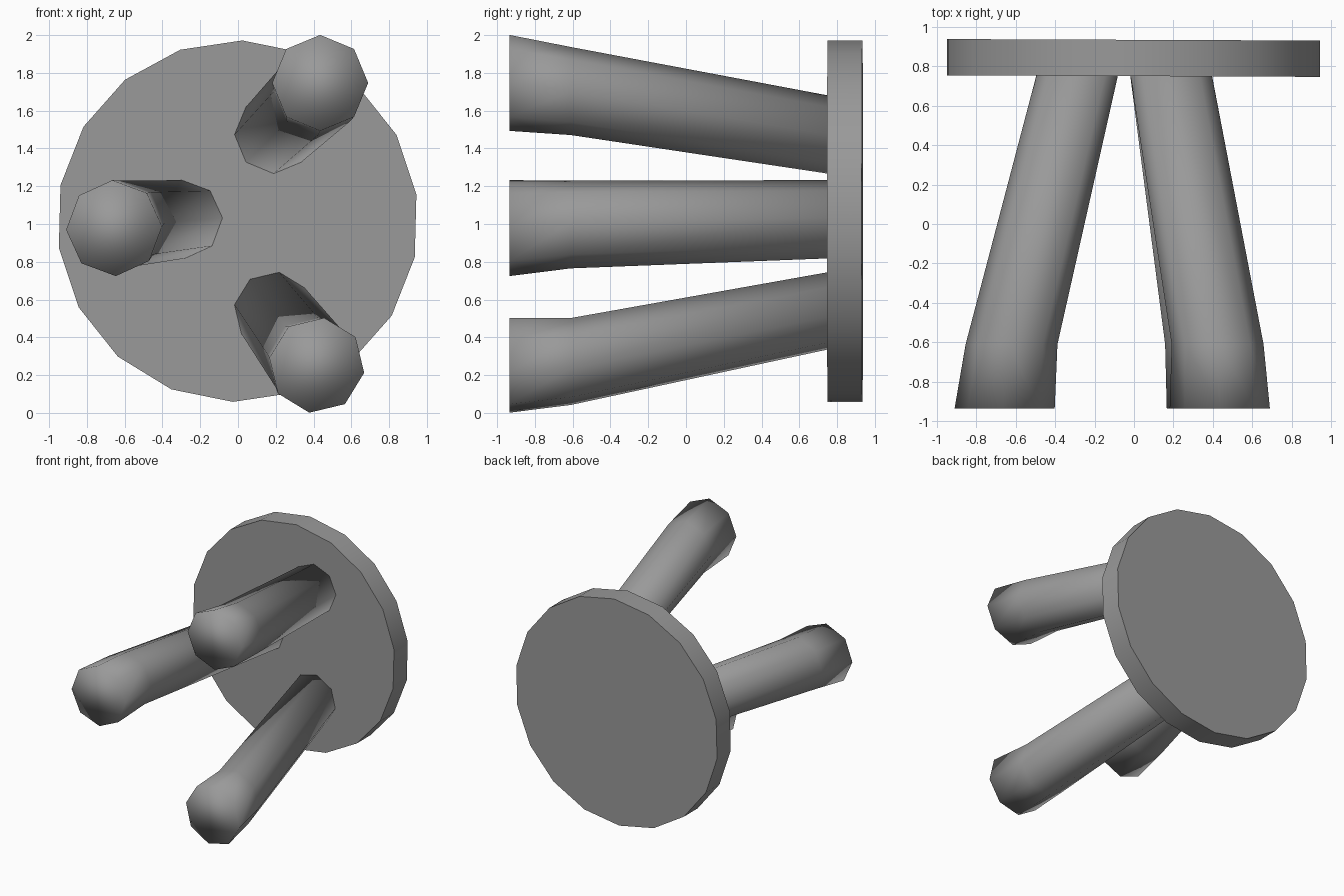
import bpy, bmesh
from math import cos, sin, pi, radians

if "Cube" in bpy.data.objects:
    bpy.data.objects.remove(bpy.data.objects["Cube"])

# Dark grey finish
grey = bpy.data.materials.new("dark_grey")
grey.diffuse_color = (0.32, 0.32, 0.32, 1)
grey.use_nodes = True
grey.node_tree.nodes["Principled BSDF"].inputs["Base Color"].default_value = grey.diffuse_color


def loft(name, rings, sides, angle):
    """Skin circular sections facing y; each ring is (x, y, z, radius)."""
    bm = bmesh.new()
    loops = []
    for x, y, z, r in rings:
        loops.append([bm.verts.new((x + r * cos(radians(angle) + 2 * pi * i / sides), y,
                                    z + r * sin(radians(angle) + 2 * pi * i / sides)))
                      for i in range(sides)])
    for a, b in zip(loops, loops[1:]):
        for i in range(sides):
            j = (i + 1) % sides
            bm.faces.new((a[i], a[j], b[j], b[i]))
    bm.faces.new(loops[0])
    bm.faces.new(loops[-1])
    bmesh.ops.recalc_face_normals(bm, faces=bm.faces[:])
    mesh = bpy.data.meshes.new(name)
    bm.to_mesh(mesh)
    bm.free()
    mesh.materials.append(grey)
    mesh.shade_smooth()
    obj = bpy.data.objects.new(name, mesh)
    bpy.context.collection.objects.link(obj)
    return obj


# Round seat, with crisp rims and a very slight tilt
seat = loft("seat", [(-0.002, 0.750, 1.015, 0.957), (-0.002, 0.934, 1.015, 0.957)], 18, 8.5)
for v in seat.data.vertices:
    v.co.y -= 0.004 * v.co.x
bpy.context.view_layer.objects.active = seat
seat.select_set(True)
bpy.ops.object.shade_smooth_by_angle(angle=radians(30))

# Splayed legs: foot, ankle and top centres (x, z), plus twist of the octagon
legs = {
    "side_leg": ((-0.656, 0.978), (-0.621, 0.998), (-0.288, 1.025), 2),
    "upper_leg": ((0.435, 1.747), (0.424, 1.704), (0.188, 1.473), 0),
    "lower_leg": ((0.417, 0.252), (0.388, 0.272), (0.185, 0.541), -9),
}
for name, (foot, ankle, top, twist) in legs.items():
    loft(name, [(foot[0], -0.935, foot[1], 0.254),
                (ankle[0], -0.61, ankle[1], 0.233),
                (top[0], 0.755, top[1], 0.207)], 8, twist)
